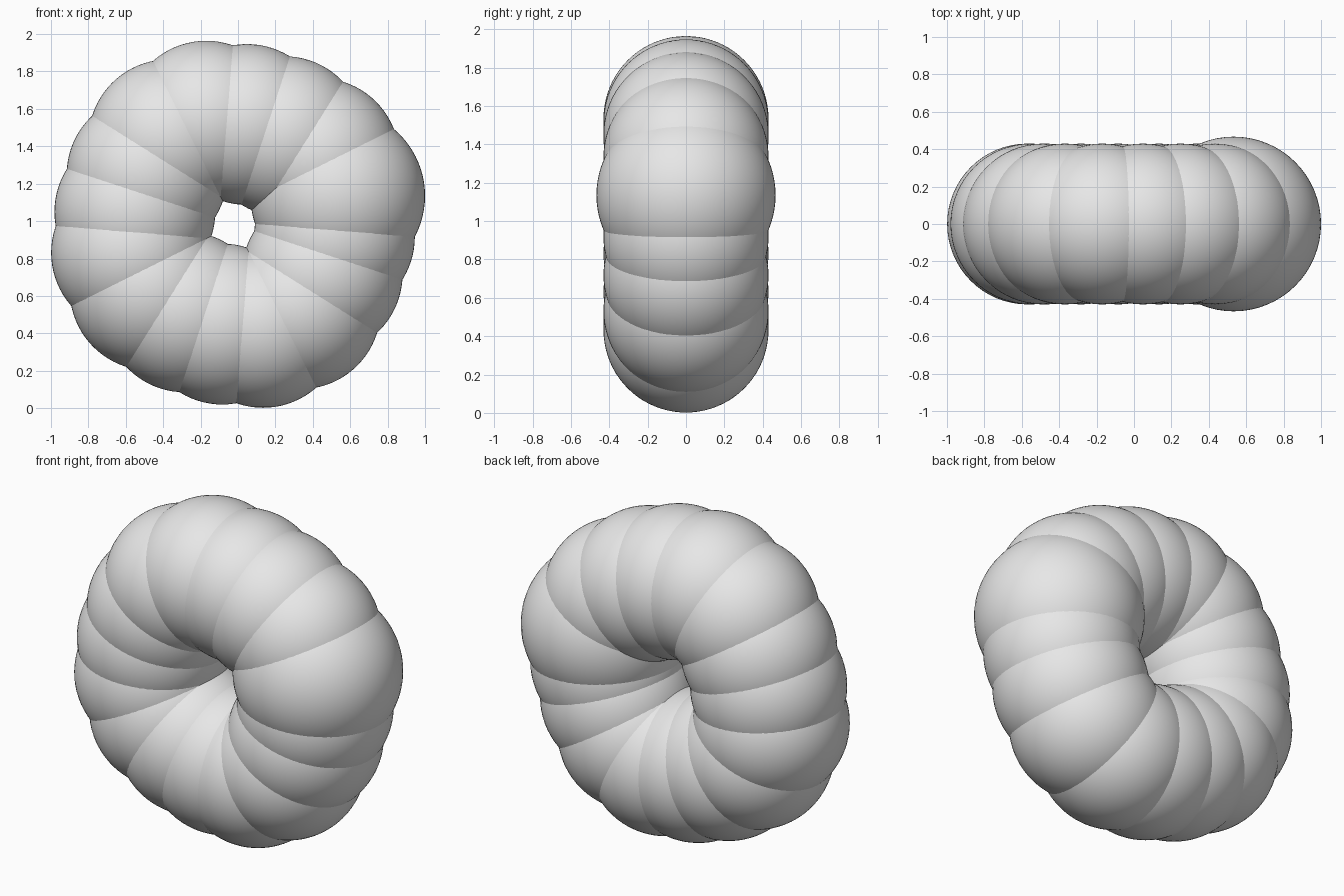
import bpy
import math

if "Cube" in bpy.data.objects:
    bpy.data.objects.remove(bpy.data.objects["Cube"])

# one light grey for every bead
grey = bpy.data.materials.new("light grey")
grey.diffuse_color = (0.8, 0.8, 0.8, 1.0)
grey.use_nodes = True
grey.node_tree.nodes["Principled BSDF"].inputs["Base Color"].default_value = grey.diffuse_color

CENTRE_X, CENTRE_Z = -0.018, 0.983
COUNT = 16
START = 15.4          # angle of the largest bead, degrees


def add_bead(name, x, z, radius):
    bpy.ops.mesh.primitive_uv_sphere_add(segments=64, ring_count=40,
                                         radius=radius, location=(x, 0, z))
    bead = bpy.context.object
    bead.name = name
    bead.data.materials.append(grey)
    bpy.ops.object.shade_smooth()


# ring of overlapping beads along a slightly squarish circle
for i in range(COUNT):
    deg = START + i * 360 / COUNT
    a = math.radians(deg)
    ring = 0.555 + 0.024 * math.cos(math.radians(4 * (deg - 27)))
    x = CENTRE_X + ring * math.cos(a)
    z = CENTRE_Z + ring * math.sin(a)
    if i == 0:
        add_bead("large_bead", x, z, 0.467)
    else:
        add_bead(f"ring_bead_{i:02d}", x, z, 0.43)
